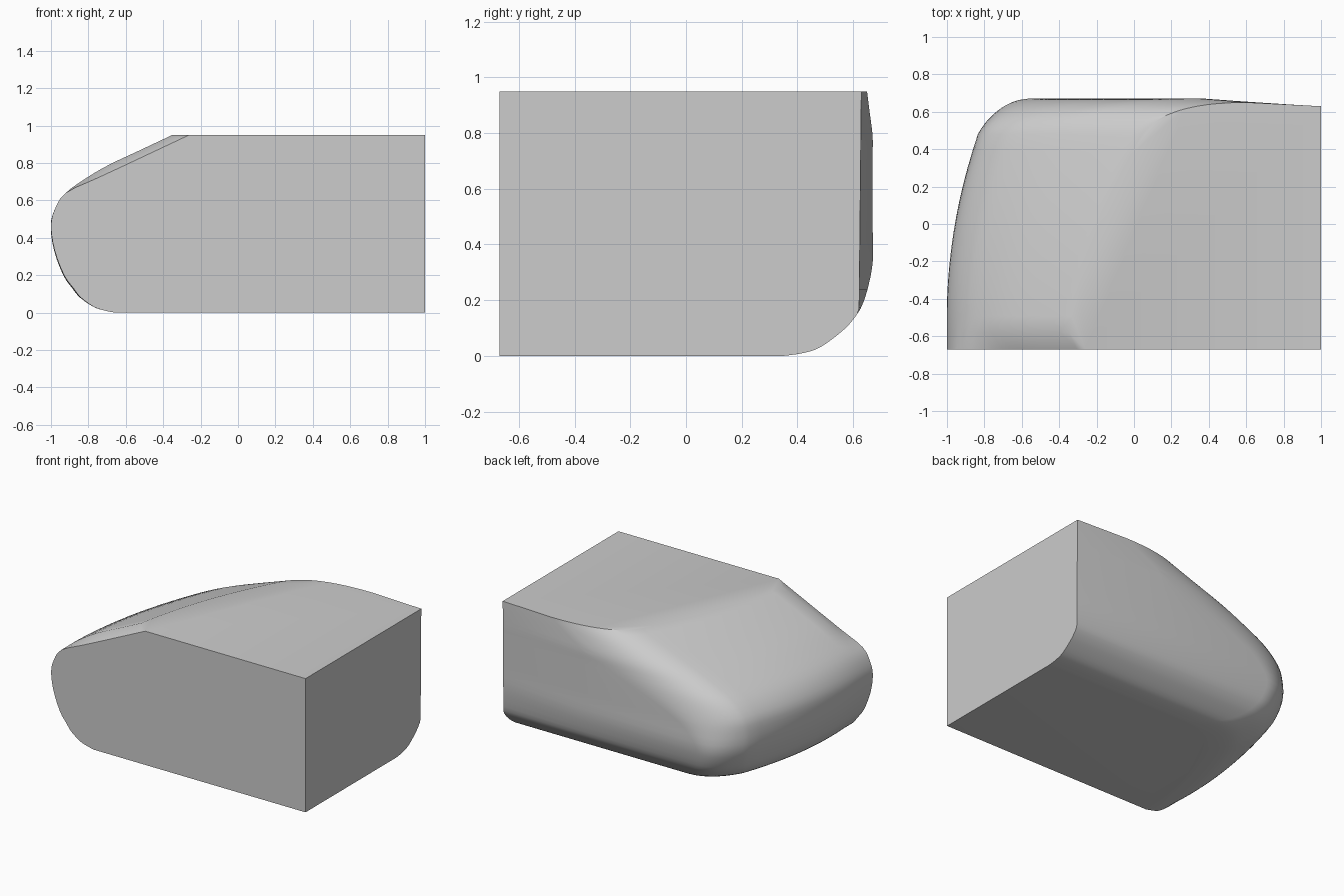
import bpy, bmesh, math
from mathutils import Vector

default = bpy.data.objects.get("Cube")
if default:
    bpy.data.objects.remove(default, do_unlink=True)

FRONT, RIGHT = -0.67, 1.0

# Level outlines: height, nose x at front, bulge behind the front edge,
# back wall y, corner start x, corner end x
levels = [
    (0, -.66, 0, .35, -.44, -.1),
    (.01, -.71, 0, .42, -.53, -.22),
    (.03, -.77, 0, .48, -.61, -.34),
    (.08, -.84, 0, .55, -.7, -.44),
    (.13, -.88, 0, .6, -.75, -.49),
    (.2, -.93, 0, .64, -.79, -.53),
    (.33, -.98, 0, .67, -.83, -.55),
    (.46, -1, 0, .67, -.83, -.45),
    (.55, -.98, 0, .67, -.8, -.28),
    (.64, -.92, 0, .67, -.71, -.05),
    (.72, -.75, .06, .67, -.56, .16),
    (.79, -.6, .09, .67, -.4, .33),
    (.87, -.43, .09, .66, -.19, .48),
    (.95, -.26, .09, .65, .03, .6),
]


def blend(rows, steps):
    """Insert smooth in-between levels (Catmull-Rom)."""
    padded = [rows[0]] + rows + [rows[-1]]
    result = []
    for a, b, c, d in zip(padded, padded[1:], padded[2:], padded[3:]):
        for i in range(steps):
            t = i / steps
            result.append([
                q + t / 2 * (r - p + t * (2 * p - 5 * q + 4 * r - s + t * (3 * (q - r) + s - p)))
                for p, q, r, s in zip(a, b, c, d)])
    return result + [rows[-1]]


def curve(start, control, end, count):
    """Points of a quadratic curve, both ends included."""
    points = []
    for i in range(count + 1):
        t = i / count
        points.append(start * (1 - t) ** 2 + control * 2 * t * (1 - t) + end * t * t)
    return points


def outline(z, nose, bulge, wall, corner_start, corner_end):
    """One closed horizontal outline of the block."""
    shoulder = Vector((nose - bulge, FRONT + .09, z))
    start = Vector((corner_start, wall - .19, z))
    corner = Vector((corner_start + .11, wall, z))
    end = Vector((corner_end, wall, z))
    bow = (shoulder + start) / 2 - Vector((.1, 0, 0))
    ring = [Vector((RIGHT, FRONT, z)), Vector((nose, FRONT, z))]
    ring += curve(shoulder, bow, start, 12)
    ring += curve(start, corner, end, 12)[1:]
    ring.append(Vector((max(.35, corner_end), wall, z)))
    ring.append(Vector((RIGHT, min(wall, .62 + .01 * z), z)))
    return ring


# Loft the outlines into a closed body
bm = bmesh.new()
rings = [[bm.verts.new(p) for p in outline(*level)] for level in blend(levels, 3)]
for low, high in zip(rings, rings[1:]):
    for i in range(len(low)):
        j = (i + 1) % len(low)
        bm.faces.new((low[i], low[j], high[j], high[i]))
bm.faces.new(rings[0])
bm.faces.new(rings[-1])
bmesh.ops.remove_doubles(bm, verts=bm.verts, dist=.0005)
bmesh.ops.recalc_face_normals(bm, faces=bm.faces)

mesh = bpy.data.meshes.new("rounded_block")
bm.to_mesh(mesh)
bm.free()
block = bpy.data.objects.new("rounded_block", mesh)
bpy.context.collection.objects.link(block)

# Plain grey material
grey = bpy.data.materials.new("light_grey")
grey.use_nodes = True
colour = (.604, .604, .604, 1)
grey.diffuse_color = colour
grey.node_tree.nodes["Principled BSDF"].inputs["Base Color"].default_value = colour
mesh.materials.append(grey)

# Smooth the rounded sides, keep the cut edges sharp
bpy.ops.object.select_all(action="DESELECT")
block.select_set(True)
bpy.context.view_layer.objects.active = block
bpy.ops.object.shade_smooth_by_angle(angle=math.radians(35))
